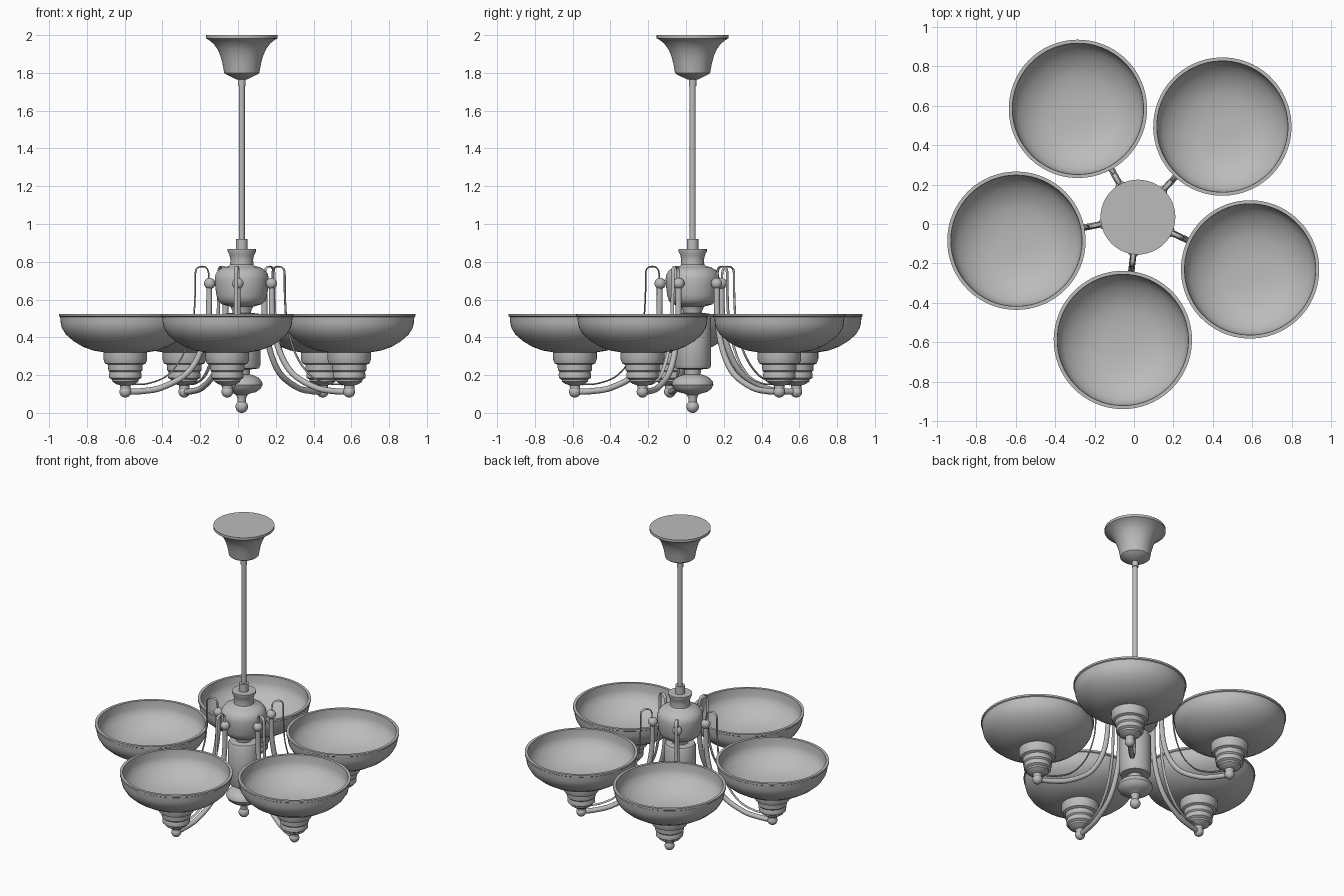
import bpy
import bmesh
from math import sin, cos, pi, radians
from mathutils import Vector, Matrix

cube = bpy.data.objects.get("Cube")
if cube:
    bpy.data.objects.remove(cube)

metal = bpy.data.materials.new("plain_grey")
metal.use_nodes = True
grey = (0.5, 0.5, 0.5, 1)
metal.diffuse_color = grey
metal.node_tree.nodes["Principled BSDF"].inputs["Base Color"].default_value = grey

HUB = Vector((0.02, 0.035, 0))
ARM_REACH = 0.628


def finish(name, bm, matrix):
    bmesh.ops.remove_doubles(bm, verts=bm.verts, dist=0.00001)
    bmesh.ops.recalc_face_normals(bm, faces=bm.faces)
    mesh = bpy.data.meshes.new(name)
    bm.to_mesh(mesh)
    bm.free()
    mesh.materials.append(metal)
    obj = bpy.data.objects.new(name, mesh)
    bpy.context.collection.objects.link(obj)
    obj.matrix_world = matrix
    bpy.ops.object.select_all(action='DESELECT')
    obj.select_set(True)
    bpy.context.view_layer.objects.active = obj
    bpy.ops.object.shade_smooth_by_angle(angle=radians(35))
    return obj


def skin(bm, rings):
    """Join successive closed rings of vertices with quads."""
    for a, b in zip(rings, rings[1:]):
        n = len(a)
        for i in range(n):
            j = (i + 1) % n
            bm.faces.new((a[i], a[j], b[j], b[i]))


def lathe(name, profile, matrix, sides=48):
    """Revolve (radius, height) points round z."""
    bm = bmesh.new()
    rings = [[bm.verts.new((r * cos(2 * pi * i / sides), r * sin(2 * pi * i / sides), z))
              for i in range(sides)] for r, z in profile]
    skin(bm, rings)
    bm.faces.new(rings[0])
    bm.faces.new(rings[-1])
    return finish(name, bm, matrix)


def ball(name, centre, radius, matrix):
    bm = bmesh.new()
    bmesh.ops.create_uvsphere(bm, u_segments=24, v_segments=14, radius=radius,
                              matrix=Matrix.Translation(centre))
    return finish(name, bm, matrix)


def smooth_path(points, steps=6):
    """Catmull-Rom curve through (reach, height) points."""
    p = [Vector(q) for q in points]
    p = [2 * p[0] - p[1]] + p + [2 * p[-1] - p[-2]]
    out = []
    for a, b, c, d in zip(p, p[1:], p[2:], p[3:]):
        for k in range(steps):
            t = k / steps
            out.append((2 * b + (c - a) * t + (2 * a - 5 * b + 4 * c - d) * t ** 2
                        + (3 * b - a - 3 * c + d) * t ** 3) / 2)
    return out + [p[-2]]


def sweep(name, points, thick, wide, matrix, sides=12):
    """Sweep an ellipse along a path lying in the xz plane."""
    path = smooth_path(points)
    bm = bmesh.new()
    rings = []
    for k, p in enumerate(path):
        t = (path[min(k + 1, len(path) - 1)] - path[max(k - 1, 0)]).normalized()
        ring = []
        for i in range(sides):
            a = 2 * pi * i / sides
            u = thick * cos(a)
            ring.append(bm.verts.new((p.x - t.y * u, wide * sin(a), p.y + t.x * u)))
        rings.append(ring)
    skin(bm, rings)
    bm.faces.new(rings[0])
    bm.faces.new(rings[-1])
    return finish(name, bm, matrix)


# Central column
hub = Matrix.Translation(HUB)
lathe("ceiling_canopy", [(0.19, 2), (0.19, 1.983), (0.175, 1.975), (0.15, 1.955), (0.128, 1.925),
                         (0.113, 1.89), (0.102, 1.85), (0.093, 1.80), (0.085, 1.793),
                         (0.028, 1.765)], hub)
lathe("upper_collar", [(0.02, 1.77), (0.02, 1.73)], hub, 24)
lathe("drop_rod", [(0.016, 1.75), (0.016, 0.9)], hub, 24)
lathe("lower_collar", [(0.03, 0.92), (0.03, 0.86)], hub, 24)
lathe("hub_body", [(0.075, 0.867), (0.075, 0.855), (0.065, 0.835), (0.06, 0.81), (0.062, 0.785),
                   (0.07, 0.777), (0.095, 0.772), (0.122, 0.757), (0.138, 0.735), (0.143, 0.71),
                   (0.14, 0.665), (0.134, 0.62), (0.125, 0.592), (0.105, 0.575), (0.06, 0.562),
                   (0.05, 0.54), (0.05, 0.5)], hub)
lathe("column", [(0.05, 0.53), (0.09, 0.525), (0.098, 0.51), (0.098, 0.25), (0.09, 0.235),
                 (0.045, 0.23), (0.04, 0.19)], hub)
lathe("bottom_disc", [(0.04, 0.205), (0.065, 0.198), (0.09, 0.185), (0.107, 0.165), (0.11, 0.148),
                      (0.1, 0.128), (0.075, 0.11), (0.045, 0.103), (0.03, 0.095), (0.022, 0.075),
                      (0.022, 0.05)], hub)
ball("bottom_finial", (0, 0, 0.033), 0.033, hub)

# Repeated parts, laid out along +x and turned about the hub
ARM = [(0.175, 0.685), (0.18, 0.5), (0.215, 0.34), (0.295, 0.21), (0.43, 0.135),
       (0.54, 0.115), (ARM_REACH, 0.112)]
STRAP = [(0.178, 0.69), (0.18, 0.745), (0.193, 0.769), (0.215, 0.775), (0.238, 0.768),
         (0.25, 0.74), (0.252, 0.62), (0.265, 0.47), (0.315, 0.31), (0.40, 0.20),
         (0.50, 0.157), (0.59, 0.15)]
HOLDER = [(0.116, 0.325), (0.116, 0.285), (0.108, 0.262), (0.092, 0.255), (0.09, 0.225),
          (0.082, 0.217), (0.086, 0.205), (0.085, 0.185), (0.07, 0.176), (0.068, 0.165),
          (0.05, 0.153), (0.028, 0.146), (0.025, 0.11)]
BOWL = [(0.11, 0.32), (0.17, 0.33), (0.225, 0.35), (0.275, 0.38), (0.315, 0.415),
        (0.336, 0.45), (0.342, 0.475), (0.345, 0.508), (0.351, 0.512), (0.351, 0.524),
        (0.333, 0.524), (0.330, 0.475), (0.322, 0.45), (0.302, 0.422), (0.265, 0.391),
        (0.22, 0.364), (0.17, 0.346), (0.1, 0.335), (0.04, 0.332)]

for n in range(5):
    turn = hub @ Matrix.Rotation(radians(-97 + 72 * n), 4, 'Z')
    lamp = turn @ Matrix.Translation((ARM_REACH, 0, 0))
    sweep(f"arm_{n + 1}", ARM, 0.016, 0.016, turn)
    sweep(f"strap_{n + 1}", STRAP, 0.004, 0.01, turn, 8)
    ball(f"arm_top_ball_{n + 1}", (0.173, 0, 0.685), 0.03, turn)
    ball(f"arm_end_ball_{n + 1}", (0, 0, 0.112), 0.031, lamp)
    lathe(f"shade_holder_{n + 1}", HOLDER, lamp, 36)
    lathe(f"bowl_shade_{n + 1}", BOWL, lamp, 64)
